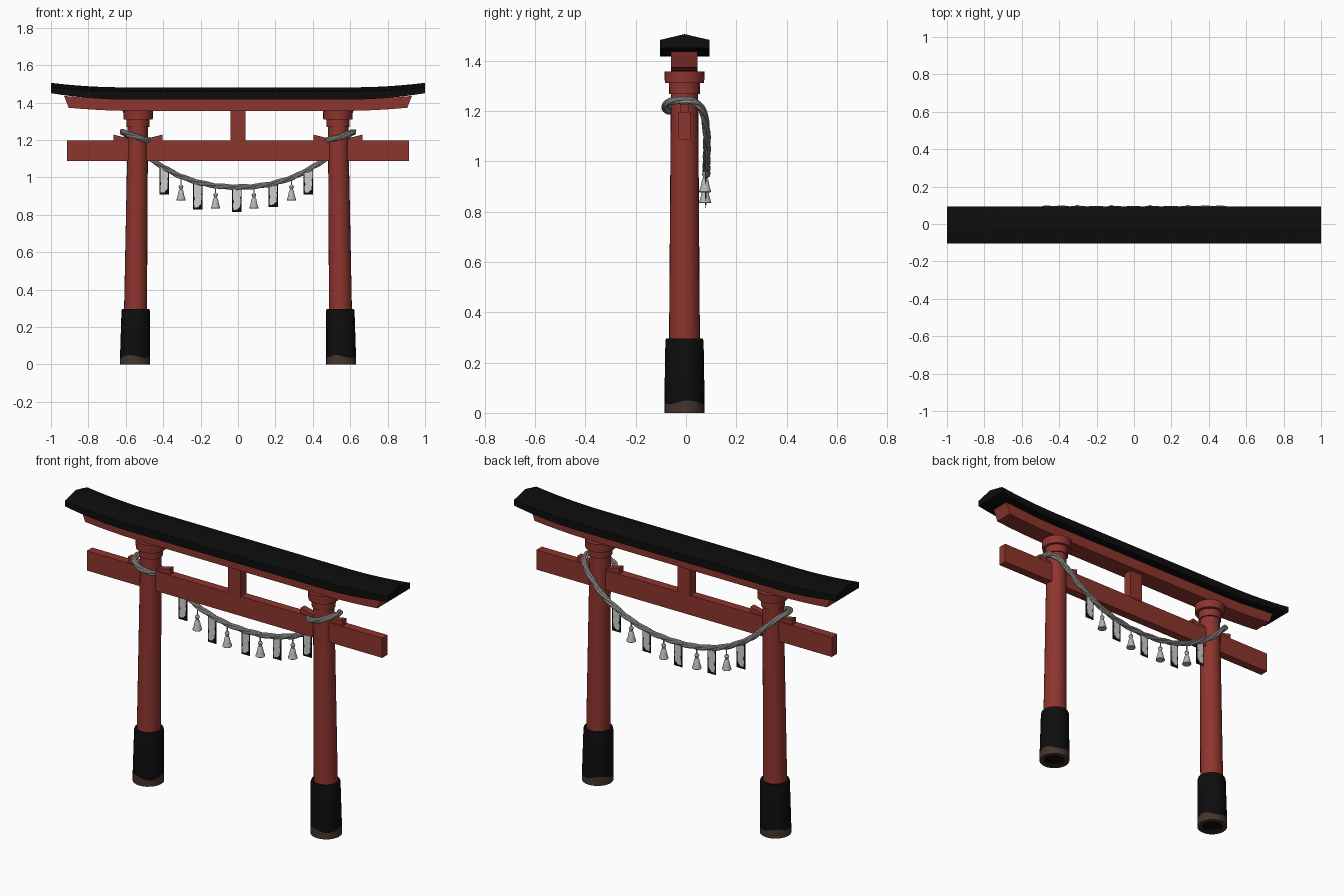
import bpy, bmesh, math
from mathutils import Vector

if "Cube" in bpy.data.objects:
    bpy.data.objects.remove(bpy.data.objects["Cube"])

YC = -0.006  # shared centre line of the timber


def material(name, rgb):
    m = bpy.data.materials.new(name)
    m.diffuse_color = (*rgb, 1)
    m.use_nodes = True
    m.node_tree.nodes["Principled BSDF"].inputs["Base Color"].default_value = m.diffuse_color
    return m


RED = material("vermilion paint", (0.27, 0.035, 0.027))
BLACK = material("black lacquer", (0.004, 0.004, 0.004))
BROWN = material("dirty brown", (0.06, 0.036, 0.026))
ROPE = material("rope grey", (0.47, 0.47, 0.46))
WHITE = material("paper white", (0.62, 0.62, 0.61))


def make(name, verts, faces, mats, smooth=False):
    me = bpy.data.meshes.new(name)
    me.from_pydata(verts, [], faces)
    bm = bmesh.new()
    bm.from_mesh(me)
    bmesh.ops.recalc_face_normals(bm, faces=bm.faces)
    bm.to_mesh(me)
    bm.free()
    for m in mats:
        me.materials.append(m)
    ob = bpy.data.objects.new(name, me)
    bpy.context.collection.objects.link(ob)
    if smooth:
        bpy.ops.object.select_all(action='DESELECT')
        ob.select_set(True)
        bpy.context.view_layer.objects.active = ob
        bpy.ops.object.shade_smooth_by_angle(angle=math.radians(35))
    return ob


def loft(name, sections, mats, smooth=False):
    """Skin a list of closed loops with equal point counts, capped at the ends."""
    n = len(sections[0])
    verts = [p for s in sections for p in s]
    faces = [tuple(range(n)), tuple(range(len(verts) - n, len(verts)))]
    for i in range(len(sections) - 1):
        for j in range(n):
            k = (j + 1) % n
            faces.append((i * n + j, i * n + k, (i + 1) * n + k, (i + 1) * n + j))
    return make(name, verts, faces, mats, smooth)


def ring(cx, cy, z, r, n=24, wave=0.0):
    return [(cx + r * math.cos(a), cy + r * math.sin(a), z + wave * math.sin(3 * a + 1))
            for a in (2 * math.pi * i / n for i in range(n))]


def plate(name, xz, y0, y1, mat):
    """Extrude an outline in x/z between two depths."""
    return loft(name, [[(x, y0, z) for x, z in xz], [(x, y1, z) for x, z in xz]], [mat])


def box(name, x0, x1, y0, y1, z0, z1, mat):
    return plate(name, [(x0, z0), (x1, z0), (x1, z1), (x0, z1)], y0, y1, mat)


def lift(x, start, amount, end):
    return amount * max(0, (abs(x) - start) / (end - start)) ** 2


# Roof beam: ridged section with upswept ends
secs = []
for i in range(33):
    t = -1 + i / 16
    top, bot = lift(t, 0.6, 0.024, 1), lift(t, 0.6, 0.034, 1)
    secs.append([(t, -0.103, 1.416 + bot), (t, 0.093, 1.416 + bot), (t, 0.093, 1.458 + top),
                 (t, YC, 1.481 + top), (t, -0.103, 1.458 + top)])
loft("roof_beam", secs, [BLACK], True)

# Upper lintel under the roof, ends slanting inward at the bottom
secs = []
for i in range(25):
    t = -1 + i / 12
    u = lift(t, 0.6, 0.017, 1)
    xb, xt = 0.905 * t, 0.93 * t
    secs.append([(xb, -0.06, 1.355 + u), (xb, 0.046, 1.355 + u),
                 (xt, 0.046, 1.418 + u), (xt, -0.06, 1.418 + u)])
loft("upper_lintel", secs, [RED], True)

# Tie beam and centre strut
box("tie_beam", -0.915, 0.915, -0.031, 0.017, 1.086, 1.196, RED)
box("centre_strut", -0.04, 0.04, -0.033, 0.02, 1.19, 1.36, RED)

for side, s in (("left", -1), ("right", 1)):
    # Leaning pillar, two stacked collars
    loft(side + "_pillar", [ring(s * 0.549, YC, 0.2, 0.062), ring(s * 0.535, YC, 1.3, 0.054)], [RED], True)
    loft(side + "_lower_collar", [ring(s * 0.535, YC, 1.268, 0.061), ring(s * 0.535, YC, 1.312, 0.062)], [RED], True)
    loft(side + "_upper_collar", [ring(s * 0.534, YC, 1.31, 0.078), ring(s * 0.534, YC, 1.356, 0.08)], [RED], True)
    # Black foot sleeve with a soiled brown rim and dark recess below
    ob = loft(side + "_foot",
              [ring(s * 0.551, YC, 0.012, 0.05), ring(s * 0.551, YC, 0.0, 0.055), ring(s * 0.551, YC, 0.0, 0.08),
               ring(s * 0.551, YC, 0.042, 0.08, wave=0.008), ring(s * 0.547, YC, 0.285, 0.076),
               ring(s * 0.547, YC, 0.296, 0.073)], [BLACK, BROWN], True)
    for p in ob.data.polygons:
        c, r = p.center, math.hypot(p.center.x - s * 0.551, p.center.y - YC)
        p.material_index = 1 if c.z < 0.03 and r > 0.06 else 0
    # Wedges either side of the pillar
    for d in (-1, 1):
        a, b = s * 0.535 + d * 0.03, s * 0.535 + d * 0.13
        plate(f"{side}_wedge_{'inner' if d * s < 0 else 'outer'}",
              [(a, 1.19), (b, 1.19), (b, 1.228), (a, 1.203)], -0.024, 0.01, RED)

# Rope path: round the front and outer side of each pillar, sagging behind
half = [(-0.476, -0.055, 1.2), (-0.50, -0.075, 1.203), (-0.55, -0.082, 1.218), (-0.6, -0.062, 1.237),
        (-0.619, -0.01, 1.243), (-0.602, 0.043, 1.23), (-0.56, 0.07, 1.19), (-0.5, 0.08, 1.13),
        (-0.44, 0.083, 1.08), (-0.3, 0.082, 1.003), (-0.15, 0.081, 0.96)]
pts = [Vector(p) for p in half] + [Vector((0, 0.081, 0.948))]
pts += [Vector((-x, y, z)) for x, y, z in reversed(half)]
path = []
for i in range(len(pts) - 1):
    p0, p1, p2, p3 = pts[max(i - 1, 0)], pts[i], pts[i + 1], pts[min(i + 2, len(pts) - 1)]
    for j in range(8):
        t = j / 8
        path.append(0.5 * (2 * p1 + (p2 - p0) * t + (2 * p0 - 5 * p1 + 4 * p2 - p3) * t * t
                           + (3 * p1 - p0 - 3 * p2 + p3) * t ** 3))
path.append(pts[-1])

# Three twisted strands
for k in range(3):
    secs, dist = [], 0.0
    for i, p in enumerate(path):
        a, b = path[max(i - 1, 0)], path[min(i + 1, len(path) - 1)]
        tan = (b - a).normalized()
        n1 = tan.cross(Vector((0, 0, 1))).normalized()
        n2 = n1.cross(tan)
        dist += (p - a).length if i else 0
        w = 2 * math.pi * (dist / 0.3 + k / 3)
        c = p + 0.0075 * (n1 * math.cos(w) + n2 * math.sin(w))
        secs.append([tuple(c + 0.0085 * (n1 * math.cos(q) + n2 * math.sin(q)))
                     for q in (2 * math.pi * m / 10 for m in range(10))])
    loft(f"rope_strand_{k + 1}", secs, [ROPE], True)

# Paper streamers: black card with a zigzag white sheet on both faces
for i, (x, top, bot) in enumerate([(-0.395, 1.055, 0.907), (-0.215, 0.975, 0.827), (-0.006, 0.95, 0.815),
                                   (0.188, 0.975, 0.842), (0.376, 1.045, 0.907)]):
    y = 0.078
    box(f"streamer_card_{i + 1}", x - 0.026, x + 0.026, y - 0.001, y + 0.001, bot, top, BLACK)
    h = top - bot
    zig = [(-0.018, 1), (0.021, 1), (0.021, 0.62), (0.016, 0.56), (0.02, 0.5), (0.017, 0.2), (0.008, 0.15),
           (0.002, 0.09), (-0.018, 0.08), (-0.021, 0.3), (-0.015, 0.4), (-0.02, 0.5), (-0.02, 0.8)]
    for nm, d in (("front", -0.002), ("back", 0.002)):
        plate(f"streamer_paper_{nm}_{i + 1}", [(x + u, bot + v * h) for u, v in zig],
              y + d - 0.001, y + d + 0.001, WHITE)

# Tassels: cord, knot and flared skirt
for i, (x, top, bot) in enumerate([(-0.305, 1.0, 0.876), (-0.12, 0.955, 0.833),
                                   (0.085, 0.95, 0.833), (0.286, 0.995, 0.876)]):
    prof = [(top, 0.003), (bot + 0.084, 0.003), (bot + 0.082, 0.008), (bot + 0.073, 0.013), (bot + 0.064, 0.009),
            (bot + 0.058, 0.008), (bot + 0.05, 0.013), (bot + 0.025, 0.018), (bot + 0.003, 0.025), (bot, 0.022)]
    loft(f"tassel_{i + 1}", [ring(x, 0.076, z, r, 14) for z, r in prof], [ROPE], True)
